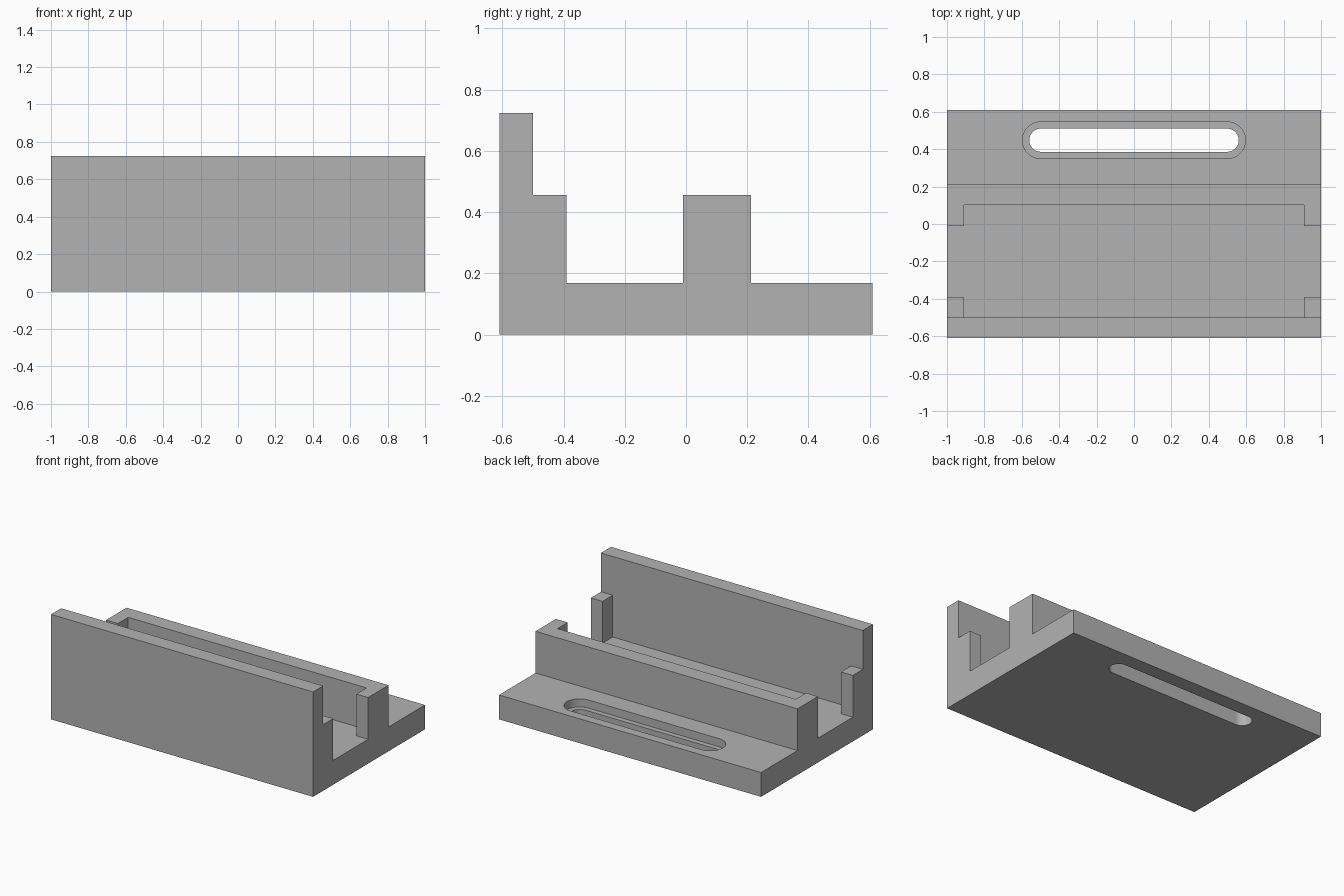
import bpy
import bmesh
from math import pi, cos, sin
from mathutils import Vector

cube = bpy.data.objects.get("Cube")
if cube:
    bpy.data.objects.remove(cube, do_unlink=True)

grey = bpy.data.materials.new("plain grey")
grey.use_nodes = True
colour = (0.45, 0.45, 0.45, 1)
grey.diffuse_color = colour
grey.node_tree.nodes["Principled BSDF"].inputs["Base Color"].default_value = colour


def prism(name, outline, direction):
    """Extrude a closed outline of 3D points along a direction."""
    bm = bmesh.new()
    face = bm.faces.new([bm.verts.new(p) for p in outline])
    out = bmesh.ops.extrude_face_region(bm, geom=[face])
    moved = [g for g in out["geom"] if isinstance(g, bmesh.types.BMVert)]
    bmesh.ops.translate(bm, verts=moved, vec=Vector(direction))
    bmesh.ops.recalc_face_normals(bm, faces=bm.faces)
    mesh = bpy.data.meshes.new(name)
    bm.to_mesh(mesh)
    bm.free()
    mesh.materials.append(grey)
    obj = bpy.data.objects.new(name, mesh)
    bpy.context.collection.objects.link(obj)
    return obj


def cut(target, cutter):
    """Subtract the cutter from the target, then discard the cutter."""
    cutter.hide_render = True
    mod = target.modifiers.new("cut", "BOOLEAN")
    mod.operation = "DIFFERENCE"
    mod.solver = "EXACT"
    mod.object = cutter
    bpy.context.view_layer.objects.active = target
    bpy.ops.object.modifier_apply(modifier=mod.name)
    bpy.data.objects.remove(cutter, do_unlink=True)


def stadium(half, radius, y, z, steps=24):
    """Rounded slot outline: two half circles joined by straight sides."""
    pts = []
    for side in (1, -1):
        for i in range(steps + 1):
            a = -pi / 2 + pi * i / steps
            pts.append((side * (half + radius * cos(a)), y + side * radius * sin(a), z))
    return pts


# Bracket body: stepped side profile along the full length
base_top, tab_top, wall_top = 0.168, 0.456, 0.724
depth = 0.61
profile = [(-depth, 0), (depth, 0), (depth, base_top), (0.213, base_top),
           (0.213, tab_top), (-0.01, tab_top), (-0.01, base_top),
           (-0.39, base_top), (-0.39, tab_top), (-0.5, tab_top),
           (-0.5, wall_top), (-depth, wall_top)]
body = prism("slotted_bracket", [(-1, y, z) for y, z in profile], (2, 0, 0))

# Channel between the walls, leaving retaining tabs at both ends
pocket = [(x, y, base_top) for x, y in
          ((-0.91, -0.5), (0.91, -0.5), (0.91, 0.102), (-0.91, 0.102))]
cut(body, prism("channel_cutter", pocket, (0, 0, 1)))

# Rounded mounting slot with a wider recess around it
slot_y, slot_half = 0.448, 0.498
cut(body, prism("recess_cutter", stadium(slot_half, 0.098, slot_y, 0.112), (0, 0, 0.3)))
cut(body, prism("slot_cutter", stadium(slot_half, 0.062, slot_y, -0.1), (0, 0, 0.5)))

# Smooth the slot ends while keeping the hard edges
bpy.ops.object.select_all(action="DESELECT")
body.select_set(True)
bpy.context.view_layer.objects.active = body
bpy.ops.object.shade_smooth_by_angle(angle=pi / 6)
